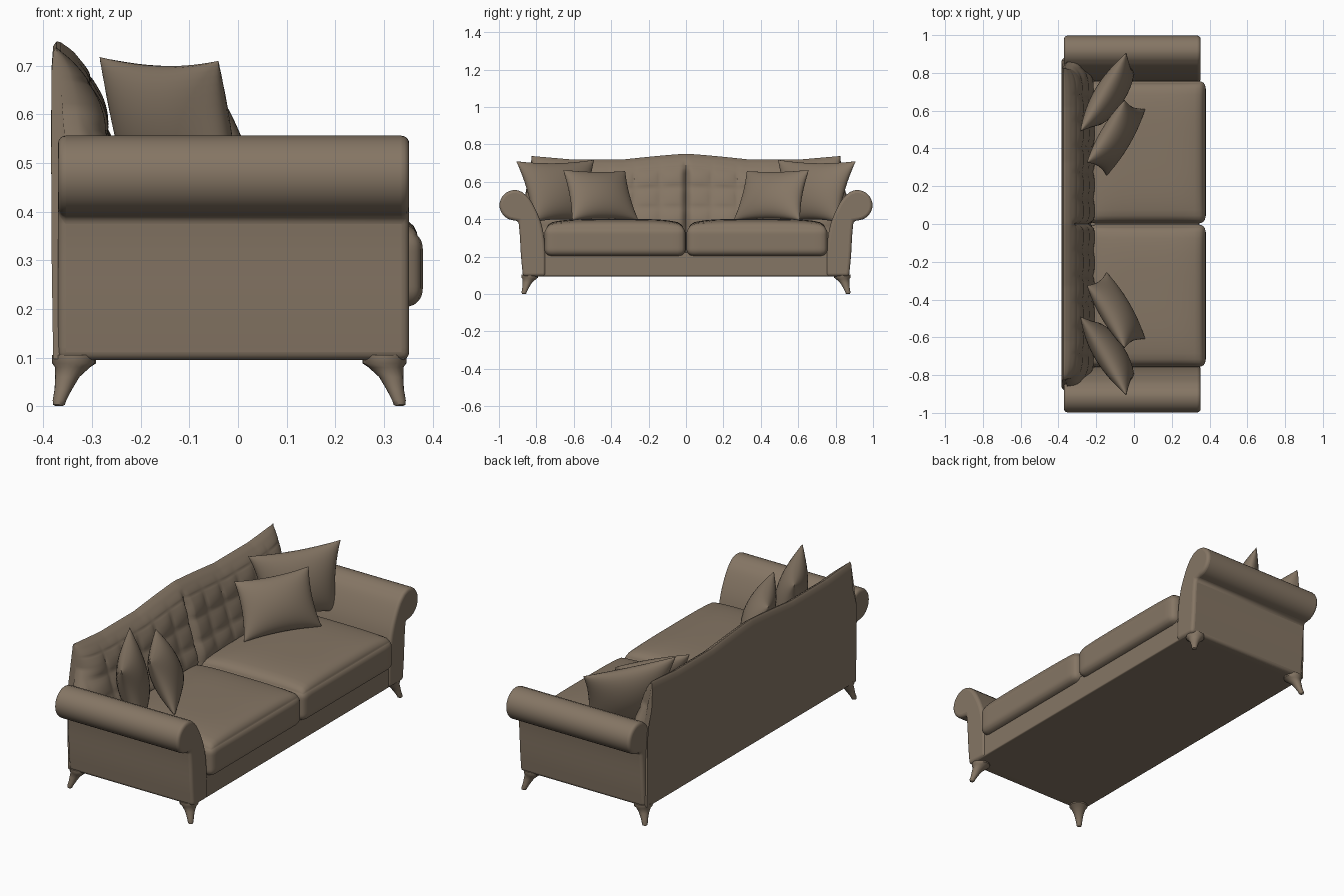
import bpy, bmesh, math
from mathutils import Vector

if "Cube" in bpy.data.objects:
    bpy.data.objects.remove(bpy.data.objects["Cube"])

fabric = bpy.data.materials.new("brown fabric")
fabric.diffuse_color = (0.235, 0.18, 0.128, 1)
fabric.use_nodes = True
fabric.node_tree.nodes["Principled BSDF"].inputs["Base Color"].default_value = fabric.diffuse_color


def finish(name, bm, angle=40, bevel=0):
    bmesh.ops.remove_doubles(bm, verts=bm.verts, dist=1e-5)
    bmesh.ops.recalc_face_normals(bm, faces=bm.faces)
    me = bpy.data.meshes.new(name)
    bm.to_mesh(me)
    bm.free()
    ob = bpy.data.objects.new(name, me)
    bpy.context.collection.objects.link(ob)
    me.materials.append(fabric)
    if bevel:
        m = ob.modifiers.new("soft edges", 'BEVEL')
        m.width, m.segments, m.limit_method = bevel, 4, 'ANGLE'
        m.angle_limit = math.radians(50)
    bpy.ops.object.select_all(action='DESELECT')
    ob.select_set(True)
    bpy.context.view_layer.objects.active = ob
    bpy.ops.object.shade_smooth_by_angle(angle=math.radians(angle))
    return ob


def loft(bm, rings):
    """Skin closed rings of points and cap both ends."""
    vs = [[bm.verts.new(p) for p in r] for r in rings]
    n = len(vs[0])
    for a, b in zip(vs, vs[1:]):
        for i in range(n):
            j = (i + 1) % n
            bm.faces.new((a[i], a[j], b[j], b[i]))
    bm.faces.new(vs[0][::-1])
    bm.faces.new(vs[-1])


def smooth_path(pts, steps):
    """Catmull-Rom points through an open path."""
    p = [Vector(q) for q in pts]
    p = [2 * p[0] - p[1]] + p + [2 * p[-1] - p[-2]]
    out = []
    for i in range(1, len(p) - 2):
        a, b, c, d = p[i - 1:i + 3]
        for k in range(steps):
            t = k / steps
            out.append(0.5 * (2 * b + (c - a) * t + (2 * a - 5 * b + 4 * c - d) * t * t
                              + (3 * b - a - 3 * c + d) * t ** 3))
    return out + [p[-2]]


def rounded_box(name, lo, hi, r, crown=0.0):
    lo, hi = Vector(lo), Vector(hi)
    mid, half = (lo + hi) / 2, (hi - lo) / 2
    bm = bmesh.new()
    bmesh.ops.create_cube(bm, size=2)
    bmesh.ops.subdivide_edges(bm, edges=bm.edges, cuts=19, use_grid_fill=True)
    for v in bm.verts:
        s = [math.sin(c * math.pi / 2) for c in v.co]
        p = Vector([a * h for a, h in zip(s, half)])
        q = Vector([max(-h + r, min(h - r, c)) for c, h in zip(p, half)])
        if (p - q).length > 0:
            p = q + (p - q).normalized() * r
        if p.z > 0:
            p.z += crown * ((1 - s[0] ** 4) * (1 - s[1] ** 4)) ** 0.6 * p.z / half.z
        v.co = mid + p
    return finish(name, bm)


def pillow(name, corners, t, sag=0.09, n=20):
    """Corners: top far, top near, bottom near, bottom far."""
    c = [Vector(p) for p in corners]
    nrm = (c[1] - c[0]).cross(c[3] - c[0]).normalized()
    bm = bmesh.new()
    for side in (1, -1):
        g = []
        for i in range(n + 1):
            row = []
            for j in range(n + 1):
                u = math.sin((i / n - 0.5) * math.pi)
                v = math.sin((j / n - 0.5) * math.pi)
                h = t * max(0, (1 - u * u) * (1 - v * v)) ** 0.5
                a = (u * (1 - sag * (1 - v * v)) + 1) / 2
                b = (v * (1 - sag * (1 - u * u)) + 1) / 2
                p = c[0].lerp(c[1], a).lerp(c[3].lerp(c[2], a), b)
                row.append(bm.verts.new(p + nrm * h * side))
            g.append(row)
        for i in range(n):
            for j in range(n):
                bm.faces.new((g[i][j], g[i + 1][j], g[i + 1][j + 1], g[i][j + 1]))
    finish(name, bm, 60)


# Base frame
rounded_box("base", (-0.375, -0.865, 0.095), (0.345, 0.865, 0.225), 0.006)

# Tufted backrest: side profile swept across the width
front = smooth_path([(-0.364, 0.748), (-0.335, 0.725), (-0.30, 0.68), (-0.277, 0.62),
                     (-0.25, 0.52), (-0.215, 0.40), (-0.20, 0.25)], 8)
profile = [(-0.38, 0.097), (-0.383, 0.3), (-0.384, 0.5), (-0.384, 0.6), (-0.383, 0.7),
           (-0.38, 0.74), (-0.373, 0.75)] + [tuple(p) for p in front] + [(-0.20, 0.097)]
rings = []
N = 160
for k in range(N + 1):
    u = math.sin((k / N - 0.5) * math.pi) * 0.4 + (2 * k / N - 1) * 0.6
    top = -0.03 * min(1, abs(u) / 0.4) ** 1.2 * (1 if abs(u) < 0.75 else 1 - (abs(u) - 0.75) * 2.4)
    full = max(0, 1 - abs(u) ** 16) ** 0.5 * 0.8 + 0.2
    ring = []
    for x, z in profile:
        w = 0.825 + 0.04 * max(0, min(1, (0.62 - z) / 0.1))
        y = u * w
        if x > -0.37:
            fade = max(0, min(1, (0.72 - z) / 0.08))
            puff = abs(math.sin(math.pi * y / 0.137) * math.sin(math.pi * (z - 0.02) / 0.11)) ** 0.5
            x += fade * 0.014 * (puff - 0.6) - 0.025 * math.exp(-(y / 0.014) ** 2) * fade
            x = -0.38 + (x + 0.38) * full
        ring.append((x, y, z + top * max(0, min(1, (z - 0.45) / 0.3))))
    rings.append(ring)
bm = bmesh.new()
loft(bm, rings)
finish("backrest", bm, 50)

# Rolled arm outline in y, z
roll = [(0.915 + 0.082 * math.cos(math.radians(a)), 0.475 + 0.081 * math.sin(math.radians(a)))
        for a in range(-80, 101, 10)]
outer = smooth_path([(0.872, 0.095), (0.882, 0.2), (0.889, 0.32), (0.896, 0.39)], 4)
inner = smooth_path([(0.875, 0.545), (0.838, 0.51), (0.803, 0.45), (0.775, 0.38),
                     (0.758, 0.3), (0.75, 0.2), (0.75, 0.095)], 4)
outline = [tuple(p) for p in outer] + roll + [tuple(p) for p in inner]

# Leg sections: outward splay, z, radius
leg_sections = [(-0.03, 0.105, 0.045), (-0.03, 0.088, 0.045), (-0.027, 0.08, 0.036),
                (-0.016, 0.06, 0.025), (-0.008, 0.035, 0.018), (0.0, 0.012, 0.014),
                (0.001, 0.003, 0.012), (0.001, 0.0, 0.007)]

for s, side in ((1, "right"), (-1, "left")):
    bm = bmesh.new()
    loft(bm, [[(x, s * y, z) for y, z in outline] for x in (-0.37, 0.352)])
    finish(side + "_arm", bm, 40, 0.016)

    rounded_box(side + "_seat_cushion", (-0.24, min(s * 0.003, s * 0.757), 0.203),
                (0.38, max(s * 0.003, s * 0.757), 0.362), 0.038, 0.04)

    pillow(side + "_large_pillow", [(-0.285, s * 0.49, 0.718), (-0.04, s * 0.908, 0.71),
                                    (0.0, s * 0.81, 0.385), (-0.2, s * 0.52, 0.385)], 0.075)
    pillow(side + "_small_pillow", [(-0.25, s * 0.325, 0.658), (-0.05, s * 0.657, 0.664),
                                    (0.06, s * 0.61, 0.395), (-0.145, s * 0.255, 0.395)], 0.07)

    for d, end in ((1, "front"), (-1, "back")):
        tip = 0.331 if d > 0 else -0.367
        bm = bmesh.new()
        loft(bm, [[(tip + d * o + r * math.cos(a), s * (0.865 + o) + r * math.sin(a), z)
                   for a in [i * math.tau / 20 for i in range(20)]] for o, z, r in leg_sections])
        finish(f"{side}_{end}_leg", bm, 50)
